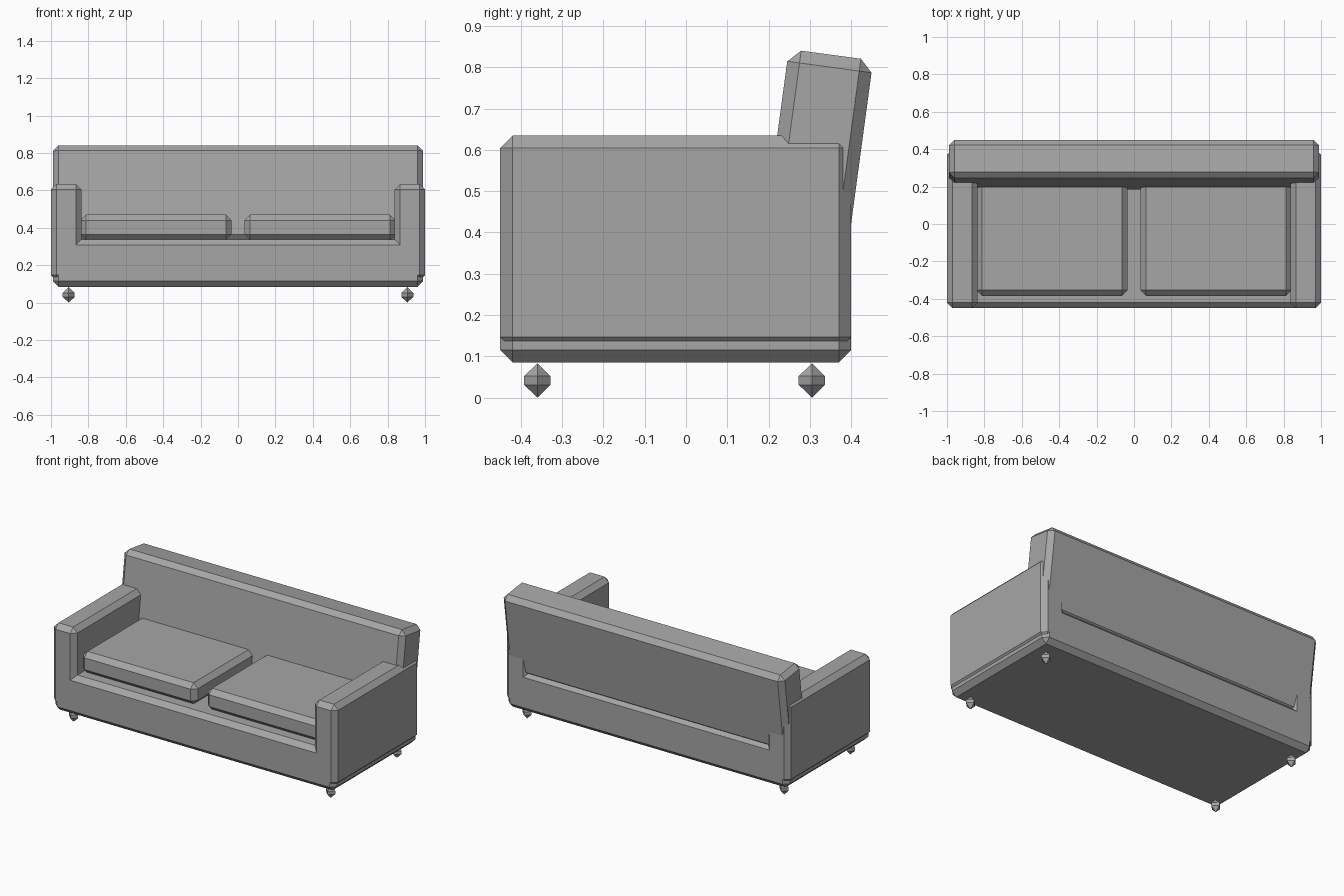
import bpy
import bmesh
from math import atan
from mathutils import Matrix, Vector

cube = bpy.data.objects.get("Cube")
if cube:
    bpy.data.objects.remove(cube, do_unlink=True)

# One grey for the whole sofa
grey = bpy.data.materials.new("grey fabric")
grey.use_nodes = True
colour = (0.38, 0.38, 0.38, 1)
grey.diffuse_color = colour
grey.node_tree.nodes["Principled BSDF"].inputs["Base Color"].default_value = colour


def add_object(name, bm):
    mesh = bpy.data.meshes.new(name)
    bm.to_mesh(mesh)
    bm.free()
    mesh.materials.append(grey)
    obj = bpy.data.objects.new(name, mesh)
    bpy.context.scene.collection.objects.link(obj)
    return obj


def chamfered_box(name, low, high, tilt=0.0):
    """Box between two corners with chamfered edges, leaned back about x."""
    low, high = Vector(low), Vector(high)
    bm = bmesh.new()
    bmesh.ops.create_cube(bm, size=1)
    bmesh.ops.scale(bm, vec=high - low, verts=bm.verts)
    bmesh.ops.translate(bm, vec=(low + high) / 2, verts=bm.verts)
    bmesh.ops.bevel(bm, geom=bm.edges[:], offset=0.03, segments=1,
                    affect='EDGES')
    bmesh.ops.rotate(bm, cent=(0, 0, 0), verts=bm.verts,
                     matrix=Matrix.Rotation(-tilt, 3, 'X'))
    return add_object(name, bm)


def leg(name, x, y):
    """Diamond foot: short four-sided post pointed at both ends."""
    bm = bmesh.new()
    bmesh.ops.create_cone(bm, cap_ends=True, segments=4, radius1=0.032,
                          radius2=0.032, depth=0.021)
    caps = [f for f in bm.faces if abs(f.normal.z) > 0.9]
    bmesh.ops.poke(bm, faces=caps, offset=0.031)
    bmesh.ops.translate(bm, vec=(x, y, 0.0415), verts=bm.verts)
    return add_object(name, bm)


# Base and leaning backrest (corners given in the backrest's own tilted frame)
chamfered_box("base", (-0.99, -0.45, 0.085), (0.99, 0.40, 0.338))
chamfered_box("backrest", (-0.99, 0.134, 0.356), (0.99, 0.34, 0.87), atan(0.135))

# Arms, seat cushions and legs on both sides
for side, s in (("left", 1), ("right", -1)):
    for part, inner, outer, front, back, bottom, top in (
            ("arm", 0.837, 1.0, -0.45, 0.40, 0.117, 0.635),
            ("seat_cushion", 0.035, 0.843, -0.384, 0.24, 0.335, 0.47)):
        x0, x1 = sorted((s * inner, s * outer))
        chamfered_box(f"{side}_{part}", (x0, front, bottom), (x1, back, top))
    leg(f"{side}_front_leg", s * 0.905, -0.36)
    leg(f"{side}_back_leg", s * 0.905, 0.305)
